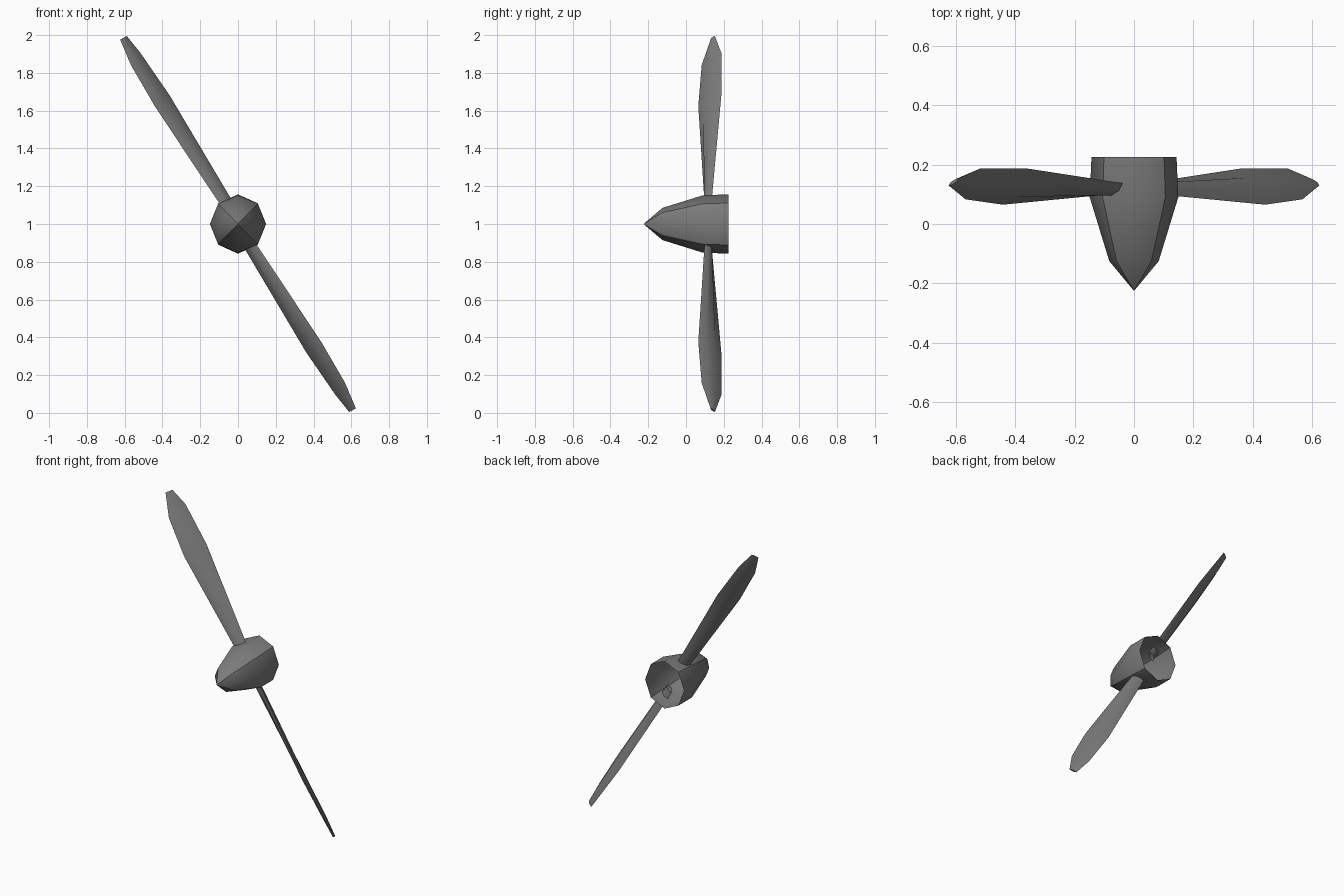
import bpy, bmesh, math
from mathutils import Vector

if "Cube" in bpy.data.objects:
    bpy.data.objects.remove(bpy.data.objects["Cube"])

grey = bpy.data.materials.new("dark_grey_metal")
grey.diffuse_color = (0.2, 0.2, 0.2, 1)
grey.use_nodes = True
grey.node_tree.nodes["Principled BSDF"].inputs["Base Color"].default_value = grey.diffuse_color


def make_object(name, bm):
    bmesh.ops.recalc_face_normals(bm, faces=bm.faces)
    for f in bm.faces:
        f.smooth = True
    mesh = bpy.data.meshes.new(name)
    bm.to_mesh(mesh)
    bm.free()
    mesh.materials.append(grey)
    ob = bpy.data.objects.new(name, mesh)
    bpy.context.collection.objects.link(ob)
    return ob


def bridge(bm, a, b):
    n = len(a)
    for i in range(n):
        j = (i + 1) % n
        bm.faces.new((a[i], a[j], b[j], b[i]))


# Spinner: eight-sided shell, open at the back; rows are y, x radius, z radius
bm = bmesh.new()
rings = []
for y, rx, rz in [(-0.125, 0.083, 0.085), (0.09, 0.149, 0.152), (0.225, 0.143, 0.157)]:
    rings.append([bm.verts.new((rx * math.cos(i * math.pi / 4), y,
                                1 + rz * math.sin(i * math.pi / 4))) for i in range(8)])
tip = bm.verts.new((0, -0.225, 1))
for i in range(8):
    bm.faces.new((tip, rings[0][(i + 1) % 8], rings[0][i]))
bridge(bm, rings[0], rings[1])
bridge(bm, rings[1], rings[2])
# Only the diagonal ridges are sharp
for i in (1, 3, 5, 7):
    for a, b in [(tip, rings[0][i]), (rings[0][i], rings[1][i]), (rings[1][i], rings[2][i])]:
        bm.edges.get((a, b)).smooth = False
make_object("spinner", bm)

# Blade: sections as leading edge (t, p, y), trailing edge (t, p, y), thickness
# t runs along the blade, p across it in the disc plane
SECTIONS = [
    ((0.085, -0.025, 0.100), (0.085, 0.038, 0.133), 0.030),
    ((0.147, -0.026, 0.098), (0.147, 0.040, 0.138), 0.030),
    ((0.764, -0.043, 0.065), (0.769, 0.054, 0.187), 0.026),
    ((1.013, -0.035, 0.083), (1.042, 0.042, 0.187), 0.020),
    ((1.158, -0.012, 0.130), (1.156, 0.028, 0.153), 0.010),
]
ANGLE = math.radians(32)


def make_blade(name, side):
    along = Vector((-math.sin(ANGLE), 0, math.cos(ANGLE))) * side
    across = Vector((math.cos(ANGLE), 0, math.sin(ANGLE))) * side
    back = Vector((0, 1, 0))
    bm = bmesh.new()
    loops = []
    for lead, trail, thick in SECTIONS:
        a, b = [Vector((0, 0, 1)) + along * t + across * p + back * y
                for t, p, y in (lead, trail)]
        n = (b - a).cross(along).normalized() * thick / 2
        pts = [a, a.lerp(b, 0.28) + n, a.lerp(b, 0.68) + n,
               b, a.lerp(b, 0.68) - n, a.lerp(b, 0.28) - n]
        loops.append([bm.verts.new(p) for p in pts])
    for a, b in zip(loops, loops[1:]):
        bridge(bm, a, b)
    bm.faces.new(loops[-1])
    # Sharp leading and trailing edges and tip rim
    for a, b in zip(loops, loops[1:]):
        for i in (0, 3):
            bm.edges.get((a[i], b[i])).smooth = False
    for i in range(6):
        bm.edges.get((loops[-1][i], loops[-1][(i + 1) % 6])).smooth = False
    return make_object(name, bm)


make_blade("upper_blade", 1)
make_blade("lower_blade", -1)
